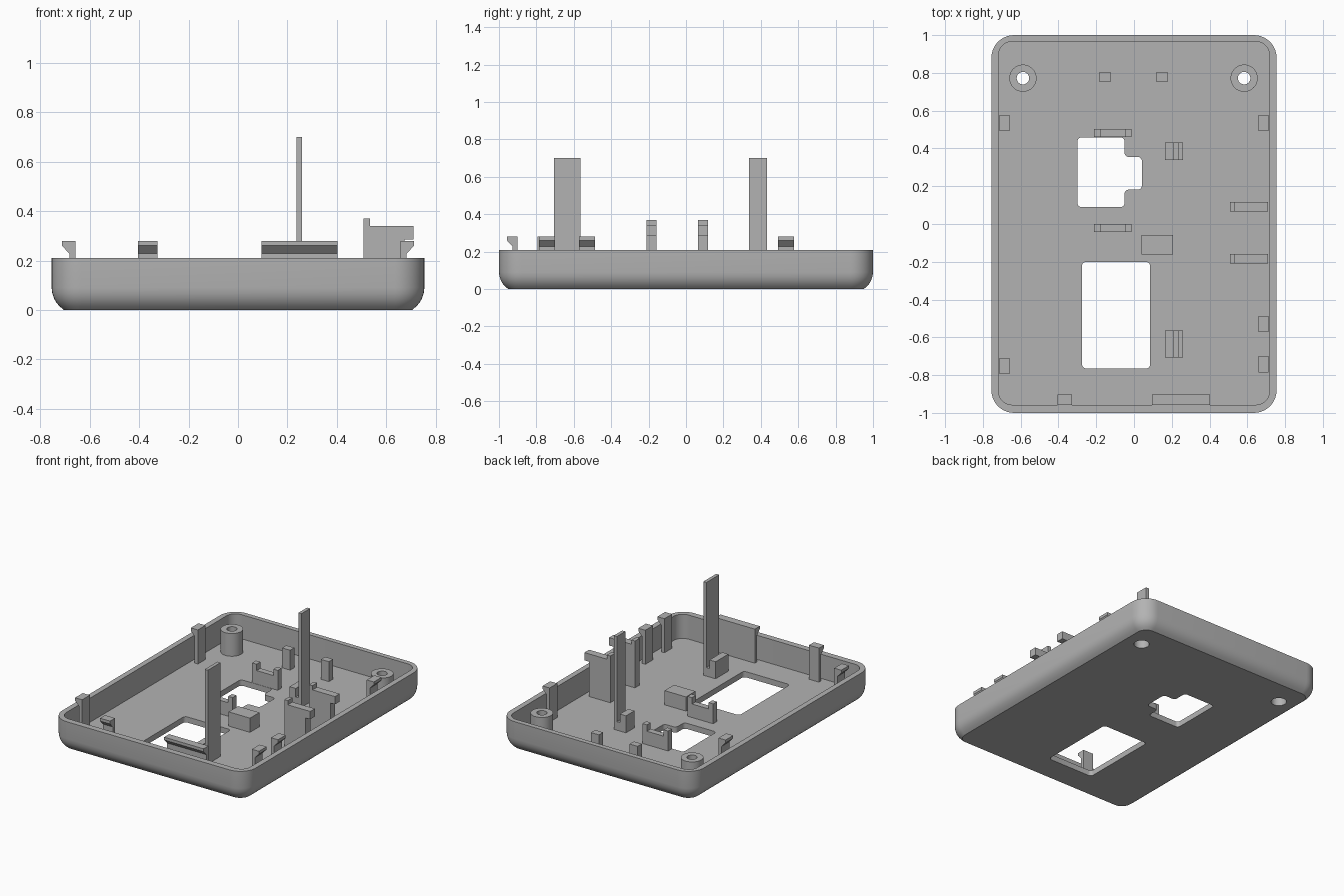
import bpy, bmesh, math
from mathutils import Vector

if "Cube" in bpy.data.objects:
    bpy.data.objects.remove(bpy.data.objects["Cube"])

RIM, FLOOR = 0.21, 0.04
grey = bpy.data.materials.new("light_grey")
grey.diffuse_color = (0.45, 0.45, 0.45, 1)
grey.use_nodes = True
grey.node_tree.nodes["Principled BSDF"].inputs["Base Color"].default_value = grey.diffuse_color


def finish(bm, name):
    bmesh.ops.recalc_face_normals(bm, faces=bm.faces)
    mesh = bpy.data.meshes.new(name)
    bm.to_mesh(mesh)
    bm.free()
    mesh.materials.append(grey)
    ob = bpy.data.objects.new(name, mesh)
    bpy.context.collection.objects.link(ob)
    return ob


def prism(name, outline, axis, a, b, corner=0.0):
    """Extrude a 2D outline along axis from a to b; outline uses the other two axes."""
    place = {'x': lambda u, v, w: (w, u, v), 'y': lambda u, v, w: (u, w, v),
             'z': lambda u, v, w: (u, v, w)}[axis]
    bm = bmesh.new()
    face = bm.faces.new([bm.verts.new(place(u, v, a)) for u, v in outline])
    if corner:
        bmesh.ops.bevel(bm, geom=bm.verts[:], offset=corner, segments=5,
                        profile=0.5, affect='VERTICES')
        face = bm.faces[:][0]
    out = bmesh.ops.extrude_face_region(bm, geom=[face])
    step = Vector(place(0, 0, b - a))
    bmesh.ops.translate(bm, vec=step,
                        verts=[g for g in out['geom'] if isinstance(g, bmesh.types.BMVert)])
    return finish(bm, name)


def box(name, x0, x1, y0, y1, z0, z1):
    return prism(name, [(x0, y0), (x1, y0), (x1, y1), (x0, y1)], 'z', z0, z1)


def cylinder(name, x, y, r, z0, z1):
    ring = [(x + r * math.cos(t * math.pi / 20), y + r * math.sin(t * math.pi / 20))
            for t in range(40)]
    return prism(name, ring, 'z', z0, z1)


def smooth(ob, angle):
    bpy.ops.object.select_all(action='DESELECT')
    ob.select_set(True)
    bpy.context.view_layer.objects.active = ob
    bpy.ops.object.shade_smooth_by_angle(angle=math.radians(angle))


def cut(ob, cutters):
    bpy.context.view_layer.objects.active = ob
    for c in cutters:
        mod = ob.modifiers.new("cut", 'BOOLEAN')
        mod.operation, mod.solver, mod.object = 'DIFFERENCE', 'EXACT', c
        bpy.ops.object.modifier_apply(modifier=mod.name)
    for c in cutters:
        bpy.data.objects.remove(c)


def rounded(x0, x1, y0, y1, r, n=10):
    pts = []
    for k, (cx, cy) in enumerate([(x1 - r, y1 - r), (x0 + r, y1 - r),
                                  (x0 + r, y0 + r), (x1 - r, y0 + r)]):
        for i in range(n + 1):
            t = math.pi / 2 * (k + i / n)
            pts.append((cx + r * math.cos(t), cy + r * math.sin(t)))
    return pts


# Tray shell: rings from the rounded underside, over the rim, down to the floor
levels = [(0.05, 0), (0.033, 0.014), (0.02, 0.029), (0.01, 0.046),
          (0.003, 0.067), (0, 0.09), (0, RIM)]
rings = [(rounded(-0.755 + d, 0.755 - d, -1 + d, 1 - d, 0.12 - d), z) for d, z in levels]
rings += [(rounded(-0.717, 0.717, -0.957, 0.965, 0.07), z) for z in (RIM, FLOOR)]
bm = bmesh.new()
loops = [[bm.verts.new((x, y, z)) for x, y in pts] for pts, z in rings]
for low, high in zip(loops, loops[1:]):
    for i in range(len(low)):
        j = (i + 1) % len(low)
        bm.faces.new((low[i], low[j], high[j], high[i]))
bm.faces.new(loops[0])
bm.faces.new(loops[-1])
tray = finish(bm, "tray")

# Openings in the floor and screw holes
BOSSES = [(-0.588, 0.772), (0.583, 0.772)]
window = prism("window_cutter", [(-0.275, -0.765), (0.085, -0.765), (0.085, -0.2),
                                 (-0.275, -0.2)], 'z', -0.1, 0.1, 0.022)
notched = prism("notched_cutter", [(-0.3, 0.09), (-0.05, 0.09), (-0.05, 0.182), (0.042, 0.182),
                                   (0.042, 0.355), (-0.05, 0.355), (-0.05, 0.458),
                                   (-0.3, 0.458)], 'z', -0.1, 0.1, 0.022)
cut(tray, [window, notched] + [cylinder("hole", x, y, 0.05, -0.1, 0.1) for x, y in BOSSES])
smooth(tray, 30)

# Screw bosses: narrow bore above a wider recess
for x, y in BOSSES:
    boss = cylinder("screw_boss", x, y, 0.072, FLOOR - 0.005, 0.2)
    cut(boss, [cylinder("bore", x, y, 0.033, -0.1, 0.4),
               cylinder("recess", x, y, 0.05, -0.1, 0.1)])
    smooth(boss, 30)


# Snap clips: thin upright with an outward hook at the top
def clip_profile(outer, s):
    return [(s * u, z) for u, z in [
        (outer - 0.055, FLOOR), (outer - 0.03, FLOOR), (outer - 0.03, 0.228),
        (outer, 0.26), (outer, 0.28), (outer - 0.055, 0.28)]]


for s, y0 in [(-1, 0.493), (1, 0.493), (-1, -0.795), (1, -0.572), (1, -0.785)]:
    prism("side_clip", clip_profile(0.713, s), 'y', y0, y0 + 0.085)
for x0, x1 in [(-0.405, -0.327), (0.095, 0.402)]:
    prism("front_clip", clip_profile(0.957, -1), 'x', x0, x1)

# Side ribs with a raised tab and a ledge over the rim
rib = [(0.508, FLOOR), (0.675, FLOOR), (0.675, 0.285), (0.71, 0.285), (0.71, 0.34),
       (0.535, 0.34), (0.535, 0.37), (0.508, 0.37)]
for y0 in (0.065, -0.21):
    prism("side_rib", rib, 'y', y0, y0 + 0.052)

# Cradles with raised ends
cradle = [(-0.212, FLOOR), (-0.012, FLOOR), (-0.012, 0.18), (-0.047, 0.18), (-0.047, 0.135),
          (-0.177, 0.135), (-0.177, 0.18), (-0.212, 0.18)]
for y0 in (0.46, -0.042):
    prism("cradle", cradle, 'y', y0, y0 + 0.042)

# Tall posts with a slotted foot
post = [(0.165, FLOOR), (0.26, FLOOR), (0.26, 0.7), (0.236, 0.7), (0.236, 0.1),
        (0.213, 0.1), (0.213, 0.16), (0.165, 0.16)]
for y0, y1 in [(0.338, 0.432), (-0.707, -0.565)]:
    prism("tall_post", post, 'y', y0, y1)

# Support blocks
box("support_block", 0.04, 0.207, -0.162, -0.057, FLOOR, 0.14)
for x0 in (-0.185, 0.117):
    box("rear_peg", x0, x0 + 0.063, 0.755, 0.802, FLOOR, 0.18)
